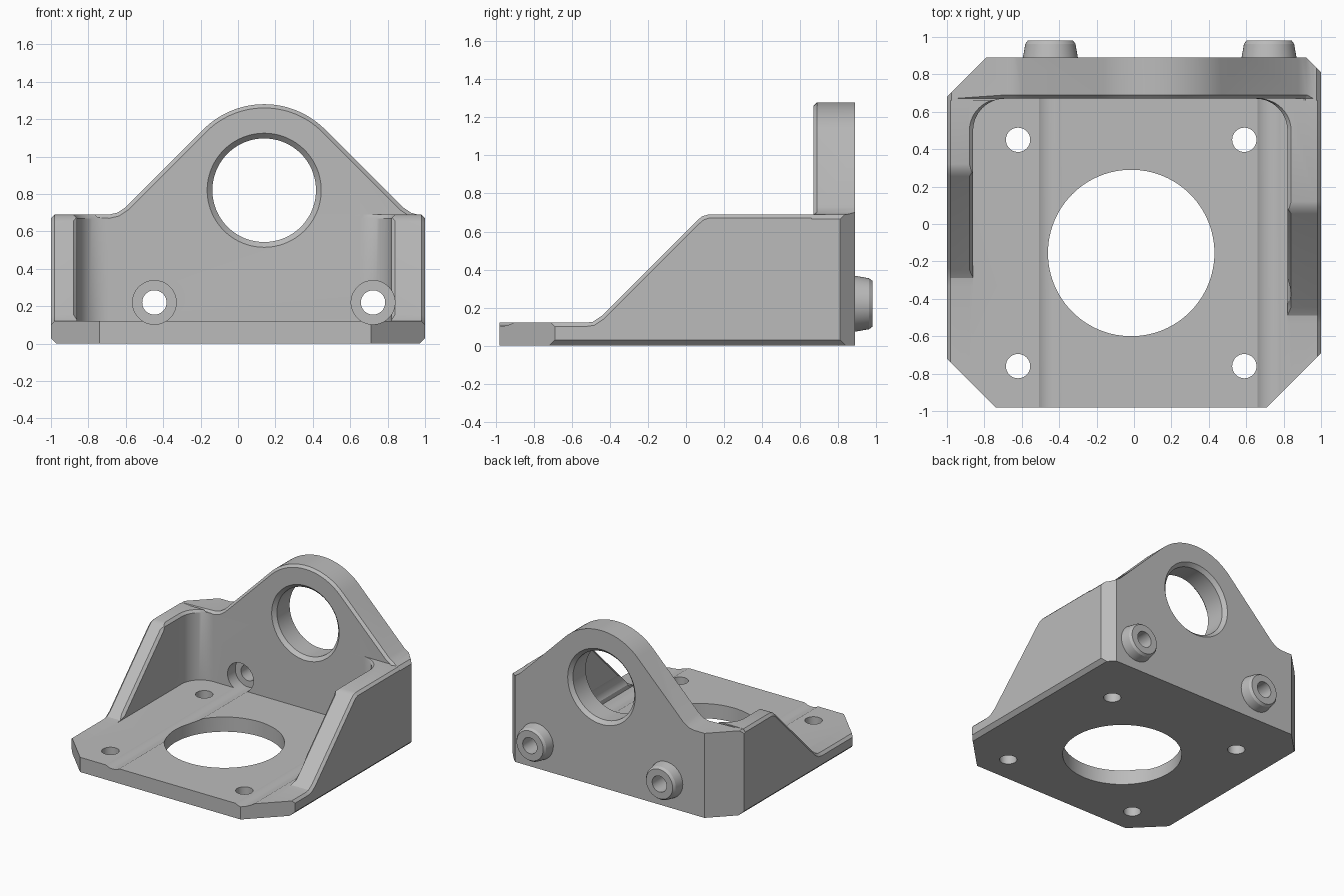
import bpy, bmesh, math
from math import cos, sin, pi

if "Cube" in bpy.data.objects:
    bpy.data.objects.remove(bpy.data.objects["Cube"], do_unlink=True)

grey = bpy.data.materials.new("machined grey")
grey.use_nodes = True
colour = (0.5, 0.5, 0.5, 1)
grey.diffuse_color = colour
grey.node_tree.nodes["Principled BSDF"].inputs["Base Color"].default_value = colour


def loft(name, sections):
    """Closed solid through matching rings of points."""
    bm = bmesh.new()
    rings = [[bm.verts.new(p) for p in s] for s in sections]
    n = len(rings[0])
    for a, b in zip(rings, rings[1:]):
        for i in range(n):
            j = (i + 1) % n
            bm.faces.new((a[i], a[j], b[j], b[i]))
    bm.faces.new(rings[0][::-1])
    bm.faces.new(rings[-1])
    bmesh.ops.triangulate(bm, faces=bm.faces[:])
    bmesh.ops.recalc_face_normals(bm, faces=bm.faces[:])
    mesh = bpy.data.meshes.new(name)
    bm.to_mesh(mesh)
    bm.free()
    mesh.materials.append(grey)
    ob = bpy.data.objects.new(name, mesh)
    bpy.context.collection.objects.link(ob)
    return ob


def turned(name, x, z, profile, n=64):
    """Turned solid along y from (y, radius) pairs."""
    return loft(name, [[(x + r * cos(2 * pi * i / n), y, z + r * sin(2 * pi * i / n))
                        for i in range(n)] for y, r in profile])


def drill(name, x, y, r, n=64):
    return loft(name, [[(x + r * cos(2 * pi * i / n), y + r * sin(2 * pi * i / n), z)
                        for i in range(n)] for z in (-0.1, 0.3)])


def arc(cx, cy, r, a, b, n):
    return [(cx + r * cos(math.radians(a + (b - a) * i / n)),
             cy + r * sin(math.radians(a + (b - a) * i / n))) for i in range(n + 1)]


def lowered(line, d, rule):
    """Move the points that meet the rule to the right of the line by d."""
    out = []
    for i, (u, v) in enumerate(line):
        a, b = line[max(i - 1, 0)], line[min(i + 1, len(line) - 1)]
        du, dv = b[0] - a[0], b[1] - a[1]
        k = d / math.hypot(du, dv) if rule(u, v) else 0
        out.append((u + dv * k, v - du * k))
    return out


def combine(tool, operation="DIFFERENCE"):
    mod = body.modifiers.new("join", "BOOLEAN")
    mod.operation, mod.solver, mod.object = operation, "EXACT", tool
    bpy.context.view_layer.objects.active = body
    bpy.ops.object.modifier_apply(modifier=mod.name)
    bpy.data.objects.remove(tool, do_unlink=True)


TOP, FLOOR, SKY, C = 0.69, 0.12, 1.6, 0.02

# Block with its four cut corners
outline = [(-1, -0.72), (-0.74, -0.98), (0.71, -0.98), (1, -0.69),
           (1, 0.81), (0.92, 0.89), (-0.79, 0.89), (-1, 0.68)]
body = loft("mounting_bracket", [[(x, y, z) for x, y in outline] for z in (0, 1.4)])

# Pocket with rounded inner corners, flared at the wall tops
plan = ([(-0.86, -2), (0.82, -2)] + arc(0.65, 0.5, 0.17, 0, 90, 14)
        + arc(-0.69, 0.5, 0.17, 90, 180, 14))
flare = 1 + C / 0.84
combine(loft("pocket", [[((x + C) * s - C, y, z) for x, y in plan]
                        for z, s in ((FLOOR, 1), (TOP - C, 1), (TOP, flare), (SKY, flare))]))


# Sloping side walls with chamfered edges
def side_wall(side, inner, dy):
    slope = [(-0.53, FLOOR), (-0.49, 0.125), (-0.445, 0.155),
             (0.055, 0.655), (0.085, 0.68), (0.12, TOP)]
    line = [(-2, FLOOR)] + [(y + dy, z) for y, z in slope] + [(0.67, TOP)]
    outer_edge = lowered(line, C, lambda y, z: True)
    outer_edge[-1] = (0.67, TOP - C)
    inner_edge = lowered(line, C, lambda y, z: 0.13 < z < 0.67)
    stations = [(0.6, inner_edge), (inner, inner_edge), (inner + C, line),
                (1 - C, line), (1, outer_edge), (1.03, outer_edge)]
    caps = [(0.67, SKY), (-2, SKY)]
    combine(loft("side_cut", [[(side * x, y, z) for y, z in edge + caps]
                              for x, edge in stations]))


side_wall(1, 0.82, 0)
side_wall(-1, 0.86, 0.2)

# Arched back plate with a chamfered front edge
arch = ([(-1.03, 0.635), (-0.975, TOP), (-0.69, TOP), (-0.645, 0.70), (-0.60, 0.73)]
        + arc(0.14, 0.82, 0.46, 135, 45, 28)
        + [(0.88, 0.73), (0.925, 0.70), (0.96, TOP), (0.975, TOP), (1.03, 0.635)])
front_edge = lowered(arch, C, lambda x, z: -0.7 < x < 0.93)
caps = [(1.03, SKY), (-1.03, SKY)]
combine(loft("arch_cut", [[(x, y, z) for x, z in edge + caps] for y, edge in
                          ((0.66, front_edge), (0.67, front_edge),
                           (0.67 + C, arch), (1, arch))]))

# Chamfers along the lower side edges
for s in (-1, 1):
    wedge = [(0.94, -0.03), (1.03, 0.06), (1.03, -0.03)]
    combine(loft("lower_chamfer", [[(s * x, y, z) for x, z in wedge] for y in (-2, 2)]))

# Bearing hole, chamfered on both faces
combine(turned("bearing_hole", 0.14, 0.82,
               [(0.64, 0.335), (0.698, 0.277), (0.862, 0.277), (0.92, 0.335)], 96))

# Rear bosses with counterbored bolt holes
for x in (-0.447, 0.722):
    combine(turned("boss", x, 0.22, [(0.85, 0.147), (0.89, 0.147),
                                     (0.963, 0.134), (0.982, 0.12)]), "UNION")
    combine(turned("counterbore", x, 0.22, [(-1.2, 0.117), (0.77, 0.117)]))
    combine(turned("bolt_hole", x, 0.22, [(0.7, 0.065), (1.1, 0.065)]))

# Floor holes
combine(drill("centre_hole", -0.015, -0.155, 0.445, 96))
for x in (-0.62, 0.59):
    for y in (-0.76, 0.45):
        combine(drill("floor_hole", x, y, 0.065, 40))

# Smooth the curved walls, keep edges crisp
bpy.ops.object.select_all(action="DESELECT")
body.select_set(True)
bpy.context.view_layer.objects.active = body
bpy.ops.object.shade_smooth_by_angle(angle=math.radians(25))
